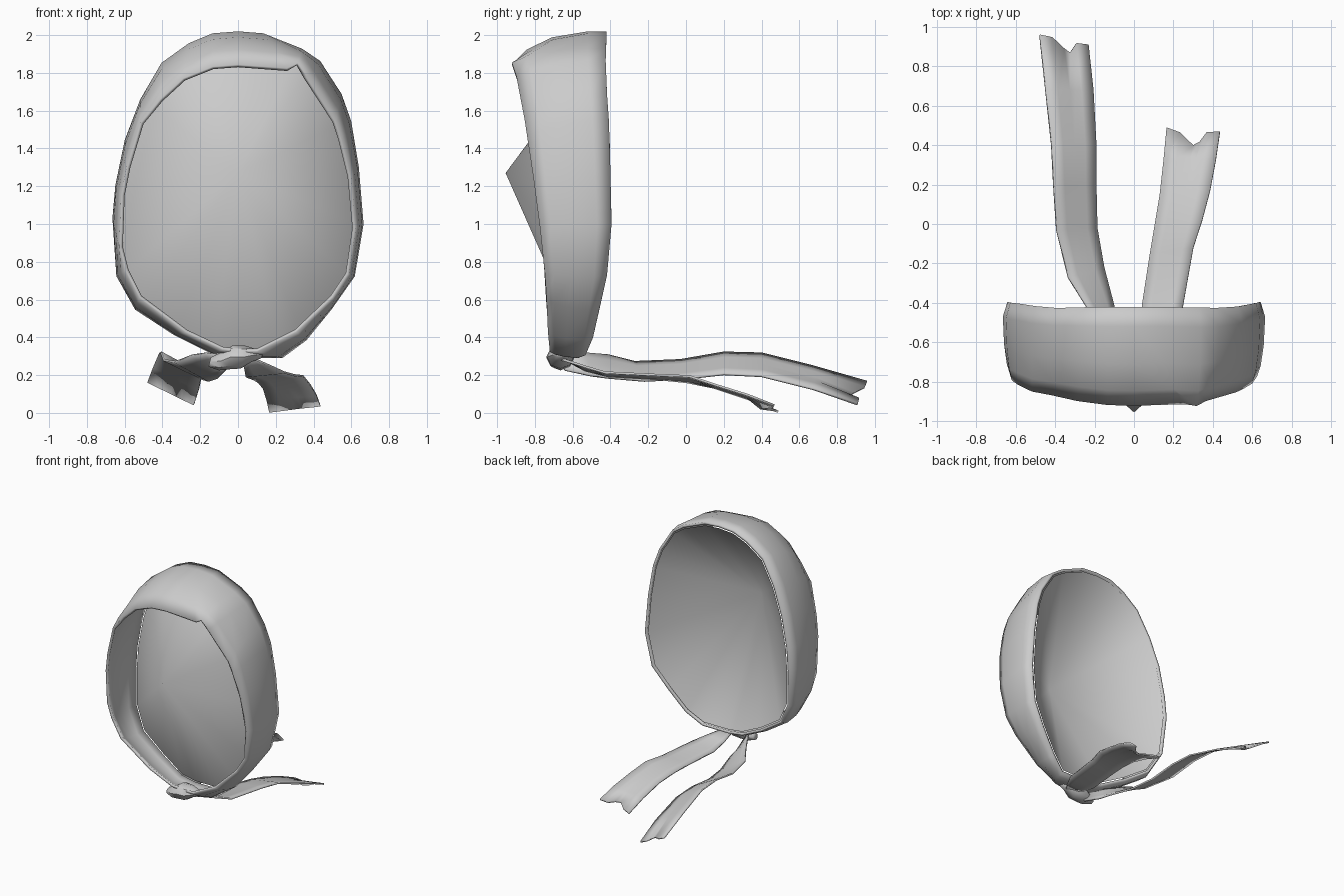
import bpy, bmesh, math
from mathutils import Vector

if "Cube" in bpy.data.objects:
    bpy.data.objects.remove(bpy.data.objects["Cube"])


def make_object(name, rows, closed=False, thickness=0.0, angle=50):
    """Skin rows of points into a sheet, optionally closed around and thickened."""
    bm = bmesh.new()
    grid = [[bm.verts.new(p) for p in row] for row in rows]
    n = len(rows[0])
    for a, b in zip(grid, grid[1:]):
        for i in range(n if closed else n - 1):
            j = (i + 1) % n
            bm.faces.new((a[i], a[j], b[j], b[i]))
    return finish(name, bm, thickness, angle)


def finish(name, bm, thickness, angle):
    mesh = bpy.data.meshes.new(name)
    bm.to_mesh(mesh)
    bm.free()
    ob = bpy.data.objects.new(name, mesh)
    bpy.context.collection.objects.link(ob)
    if thickness:
        mod = ob.modifiers.new("thickness", 'SOLIDIFY')
        mod.thickness = abs(thickness)
        mod.offset = -1 if thickness > 0 else 1
    bpy.ops.object.select_all(action='DESELECT')
    ob.select_set(True)
    bpy.context.view_layer.objects.active = ob
    bpy.ops.object.shade_smooth_by_angle(angle=math.radians(angle))
    return ob


def along(z, table):
    """Piecewise linear lookup of y at height z."""
    for (z0, y0), (z1, y1) in zip(table, table[1:]):
        if z <= z1:
            return y0 + (y1 - y0) * max(0, (z - z0) / (z1 - z0))
    return table[-1][1]


# Head band: widest outline and front opening, both as (x, z)
outline = [(0, 2), (-.13, 1.99), (-.25, 1.94), (-.39, 1.84), (-.5, 1.65), (-.58, 1.44),
           (-.63, 1.2), (-.645, 1.03), (-.625, .73), (-.53, .56), (-.33, .43), (-.13, .33),
           (0, .31), (.23, .31), (.35, .4), (.48, .56), (.6, .73), (.645, 1.0),
           (.62, 1.3), (.58, 1.54), (.53, 1.68), (.42, 1.85), (.33, 1.91), (.13, 1.99)]
opening = [(0, 1.83), (-.13, 1.82), (-.28, 1.76), (-.4, 1.65), (-.5, 1.53), (-.57, 1.3),
           (-.6, 1.15), (-.61, .88), (-.58, .76), (-.51, .62), (-.27, .44), (-.08, .35),
           (0, .34), (.1, .34), (.3, .44), (.49, .62), (.57, .74), (.605, .98),
           (.58, 1.25), (.53, 1.45), (.5, 1.54), (.35, 1.77), (.31, 1.84), (.26, 1.81)]
front_y = [(.34, -.71), (.73, -.74), (1.1, -.78), (1.44, -.83), (1.7, -.865), (1.84, -.91)]
back_y = [(.31, -.54), (.4, -.5), (.75, -.42), (1.0, -.4), (1.5, -.41), (1.8, -.43), (2, -.42)]

front = [Vector((x, along(z, front_y), z)) for x, z in opening]
back = [Vector((x * .965, along(z, back_y), z + max(0, .02 * (1 - z)))) for x, z in outline]


def between(t, blend):
    rows = []
    for f, b, (x, z) in zip(front, back, outline):
        p = f.lerp(Vector((x, 0, z)), blend)
        p.y = f.y + (b.y - f.y) * t
        rows.append(p)
    return rows


make_object("head_band", [front, between(.15, .45), between(.42, .82), between(.8, 1), back],
            closed=True, thickness=.02, angle=60)

# Crown panel: shallow fan from the back rim to a forward point
bm = bmesh.new()
rim = [bm.verts.new((p.x * .99, p.y, 1.2 + (p.z - 1.2) * .99)) for p in back]
tip = bm.verts.new((0, -.955, 1.27))
for i in range(len(rim)):
    bm.faces.new((rim[i], rim[(i + 1) % len(rim)], tip))
finish("crown_panel", bm, 0, 60)


# Ribbon tails with a notched end
def tail(name, edge_a, edge_b, notch):
    cols = (0, .25, .5, .62, .75, 1)
    rows = []
    for a, b in zip(edge_a, edge_b):
        rows.append([Vector(a).lerp(Vector(b), u) for u in cols])
    for p, dy in zip(rows[-1], notch):
        p.y += dy
    make_object(name, rows, thickness=.012, angle=60)


tail("left_tail",
     [(-.1, -.66, .32), (-.17, -.53, .32), (-.24, -.41, .31), (-.33, -.27, .275), (-.39, -.03, .285),
      (-.405, .2, .325), (-.415, .4, .32), (-.445, .68, .25), (-.475, .96, .17)],
     [(-.06, -.64, .23), (-.09, -.5, .20), (-.1, -.41, .19), (-.15, -.22, .175), (-.185, -.02, .185),
      (-.19, .2, .21), (-.19, .4, .2), (-.205, .68, .13), (-.23, .91, .05)],
     (0, 0, -.045, -.06, -.005, 0))
tail("right_tail",
     [(.02, -.66, .3), (.035, -.53, .23), (.04, -.41, .2), (.08, -.15, .185), (.105, 0, .17),
      (.13, .15, .14), (.15, .33, .08), (.165, .49, .012)],
     [(.09, -.66, .29), (.18, -.53, .25), (.245, -.43, .22), (.3, -.12, .205), (.345, .02, .2),
      (.385, .17, .15), (.415, .33, .1), (.435, .47, .045)],
     (0, -.02, -.08, -.06, -.01, 0))

# Knot: bulged wrap with tapered sides
knot_rings = [(-.15, .27, .03, .025), (-.09, .275, .055, .05), (-.04, .295, .075, .065),
              (.03, .295, .07, .06), (.08, .305, .045, .035), (.13, .31, .025, .02)]
rows = []
for x, z, ry, rz in knot_rings:
    rows.append([(x + .25 * rz * math.sin(a), -.665 + ry * math.cos(a), z + rz * math.sin(a))
                 for a in (k * math.tau / 8 for k in range(8))])
knot = make_object("knot", rows, closed=True, angle=45)
bm = bmesh.new()
bm.from_mesh(knot.data)
bmesh.ops.holes_fill(bm, edges=bm.edges[:], sides=8)
bmesh.ops.recalc_face_normals(bm, faces=bm.faces[:])
bm.to_mesh(knot.data)
bm.free()
